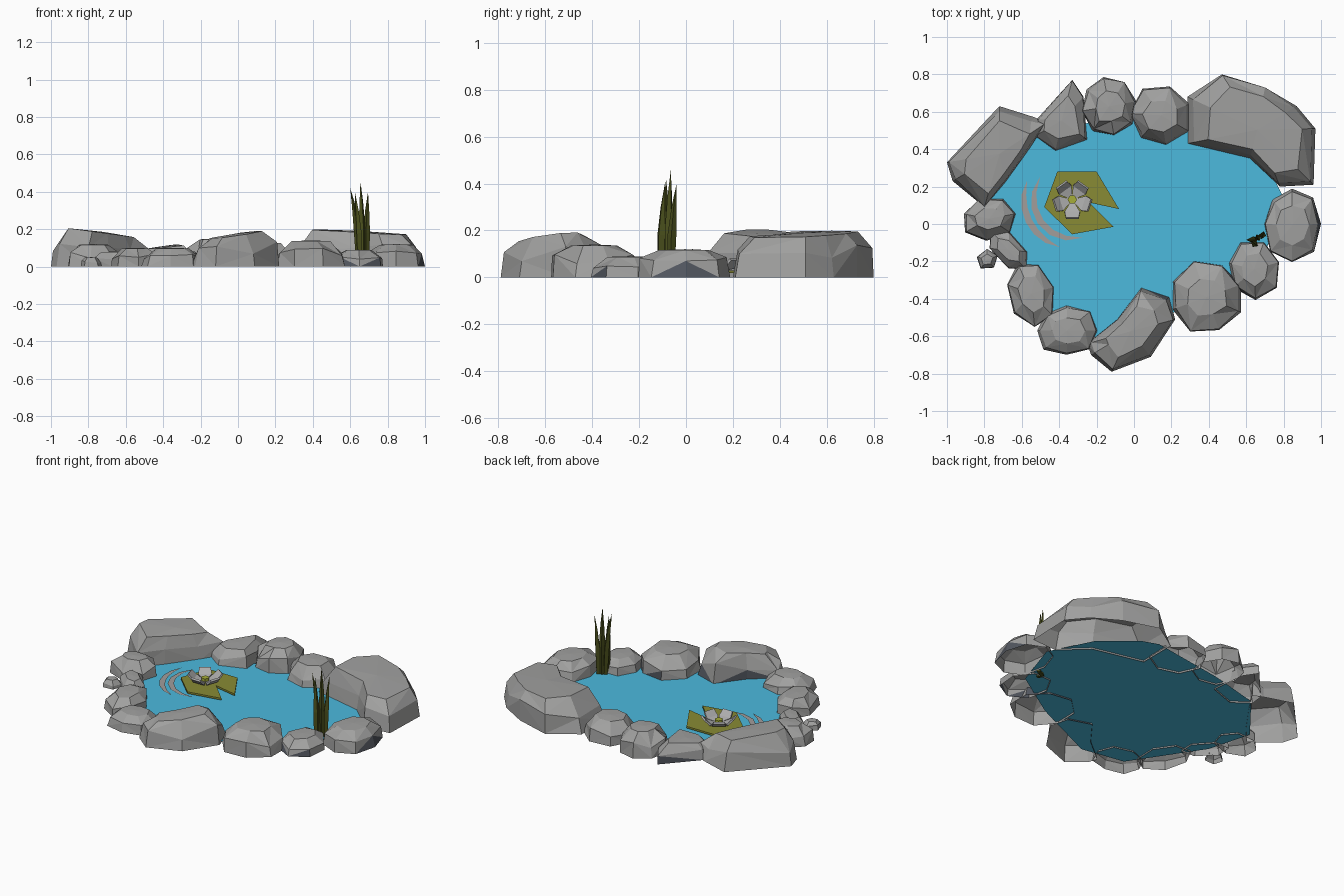
import bpy, math, random
from math import cos, sin, radians
from mathutils import Vector

if "Cube" in bpy.data.objects:
    bpy.data.objects.remove(bpy.data.objects["Cube"])

random.seed(11)

def material(name, r, g, b):
    m = bpy.data.materials.new(name)
    m.diffuse_color = (r, g, b, 1)
    m.use_nodes = True
    m.node_tree.nodes["Principled BSDF"].inputs["Base Color"].default_value = m.diffuse_color
    return m

ROCK = material("stone grey", .355, .355, .35)
SLATE = material("wet slate", .085, .095, .115)
WATER = material("pond blue", .072, .49, .73)
PAD = material("lily olive", .25, .26, .035)
REED = material("reed green", .07, .08, .012)
RIPPLE = material("ripple grey", .36, .34, .33)
PETAL = material("petal grey", .43, .43, .43)
CENTRE = material("flower yellow", .38, .42, .04)

def build(name, verts, faces, *mats):
    me = bpy.data.meshes.new(name)
    me.from_pydata(verts, [], faces)
    for m in mats:
        me.materials.append(m)
    ob = bpy.data.objects.new(name, me)
    bpy.context.collection.objects.link(ob)
    return ob

def solidify(ob, t, offset=-1):
    m = ob.modifiers.new("thickness", "SOLIDIFY")
    m.thickness, m.offset = t, offset

def rock(name, pts, h, slope=(0, 0), top=.6, wet=None):
    """Faceted boulder, open underneath; wet = side whose foot is slate."""
    n = len(pts)
    if sum(pts[i - 1][0] * pts[i][1] - pts[i][0] * pts[i - 1][1] for i in range(n)) < 0:
        pts = pts[::-1]
    cx, cy = sum(p[0] for p in pts) / n, sum(p[1] for p in pts) / n
    verts = []
    for level, (s, t) in enumerate(((1, 0), (.95, .55), (top, .97))):
        for x, y in pts:
            k = s + (random.uniform(-.07, .05) if level else 0)
            dx, dy = (x - cx) * k, (y - cy) * k
            z = t * (h + slope[0] * dx + slope[1] * dy)
            if level == 1:
                z *= random.uniform(.65, 1.3)
            verts.append((cx + dx, cy + dy, z))
    verts.append((cx, cy, h))
    faces = []
    for r in (0, n):
        for i in range(n):
            j = (i + 1) % n
            a, b, c, d = r + i, r + j, r + n + j, r + n + i
            faces += [(a, b, c), (a, c, d)] if i % 2 else [(a, b, d), (b, c, d)]
    faces += [(2 * n + i, 2 * n + (i + 1) % n, 3 * n) for i in range(n)]
    ob = build(name, verts, faces, ROCK, SLATE)
    if wet:
        for p in ob.data.polygons:
            on_ground = sum(v < n for v in p.vertices) == 2
            if on_ground and p.normal.dot(Vector((*wet, 0)).normalized()) > .7:
                p.material_index = 1

# large boulders with individual outlines
rock("boulder_back_left", [(-1, .33), (-.72, .63), (-.53, .57), (-.47, .54), (-.56, .40),
     (-.69, .22), (-.8, .09), (-.97, .23)], .185, (-.14, 0), .7)
rock("boulder_back_right", [(.285, .68), (.47, .8), (.70, .73), (.87, .63), (.97, .51),
     (.96, .21), (.78, .2), (.62, .35), (.285, .43)], .19, (-.05, .02), .74)
rock("boulder_front", [(-.25, -.64), (-.09, -.51), (.04, -.34), (.19, -.39),
     (.22, -.51), (.09, -.71), (-.12, -.79), (-.23, -.70)], .175, (.12, .06), .62, (-.3, 1))
rock("stone_back_wedge", [(-.52, .56), (-.33, .77), (-.27, .68), (-.25, .45),
     (-.42, .39), (-.53, .47)], .11, (.1, .05), .65, (-.3, 1))

# smaller stones: centre x, y, radii, turn, height, sides, wet side
for k, (x, y, rx, ry, turn, h, n, wet) in enumerate((
        (-.135, .63, .15, .16, 10, .15, 8, None),
        (.145, .58, .165, .165, 22, .13, 7, None),
        (.845, 0, .155, .195, 0, .12, 8, (1, 0)),
        (.64, -.24, .14, .155, 15, .09, 7, (0, -1)),
        (.39, -.39, .195, .19, 20, .14, 8, (.3, 1)),
        (-.36, -.57, .165, .135, 0, .10, 8, None),
        (-.55, -.37, .125, .18, 15, .10, 7, None),
        (-.775, .03, .145, .11, 10, .12, 7, None),
        (-.67, -.14, .14, .075, -48, .08, 6, None),
        (-.785, -.19, .06, .055, 20, .05, 5, None))):
    t, pts = radians(turn), []
    for i in range(n):
        a = 2 * math.pi * i / n
        f = 1 if i == 0 else random.uniform(.95, 1.08)
        u, v = rx * f * cos(a), ry * f * sin(a)
        pts.append((x + u * cos(t) - v * sin(t), y + u * sin(t) + v * cos(t)))
    rock(f"stone_{k + 1}", pts, h, top=.55, wet=wet)

# water sheet
outline = [(.69, -.19), (.80, .14), (.66, .42), (.45, .60), (.34, .64), (-.17, .56),
           (-.52, .47), (-.77, .16), (-.69, -.13), (-.40, -.57), (-.11, -.62), (.35, -.41)]
build("water", [(x, y, .01) for x, y in outline], [tuple(range(len(outline)))], WATER)

# notched lily pad
pad = [(-.24, .115), (-.08, .08), (-.20, .28), (-.41, .28), (-.48, .09), (-.33, -.055), (-.11, -.015)]
ob = build("lily_pad", [(x, y, .03) for x, y in pad],
           [(0, i, i + 1) for i in range(1, 6)], PAD)
solidify(ob, .012)

# flower: five cupped petals around a button
FX, FY = -.33, .13
def polar(r, deg, z):
    return (FX + r * cos(radians(deg)), FY + r * sin(radians(deg)), z)

for k in range(5):
    a = -90 + 72 * k
    v = [polar(.022, a - 35, .036), polar(.022, a + 35, .036),
         polar(.075, a - 33, .048), polar(.075, a + 33, .048),
         polar(.1, a - 20, .08), polar(.1, a + 20, .08)]
    solidify(build(f"petal_{k + 1}", v, [(0, 2, 3, 1), (2, 4, 5, 3)], PETAL), .012)
ring = [polar(.025, 60 * i, z) for z in (.03, .055) for i in range(6)]
build("flower_centre", ring, [(i, (i + 1) % 6, 6 + (i + 1) % 6, 6 + i) for i in range(6)]
      + [tuple(range(6, 12))], CENTRE)

# ripples: tapered arcs on the water
for name, r, a0, a1 in (("ripple_outer", .262, 158, 254), ("ripple_inner", .21, 146, 284)):
    n, v = 6, []
    for i in range(n + 1):
        a, w = a0 + (a1 - a0) * i / n, .02 * max(0, sin(math.pi * i / n)) ** .6 + .001
        v += [polar(r - w, a, .015), polar(r + w * .7, a, .015)]
    build(name, v, [(2 * i, 2 * i + 1, 2 * i + 3, 2 * i + 2) for i in range(n)], RIPPLE)

# reeds: base x, y, tip x, y, z
for k, (x, y, tx, ty, tz) in enumerate((
        (.648, -.085, .60, -.085, .42), (.65, -.11, .625, -.09, .40),
        (.665, -.075, .655, -.065, .455), (.685, -.065, .695, -.04, .40))):
    v = []
    for t, w in ((0, .015), (.45, .019), (.75, .011)):
        px, py = x + (tx - x) * t * t, y + (ty - y) * t * t
        v += [(px + w * cos(q + k), py + w * sin(q + k), tz * t)
              for q in (0, math.pi / 2, math.pi, 3 * math.pi / 2)]
    v.append((tx, ty, tz))
    f = [(r + i, r + (i + 1) % 4, r + 4 + (i + 1) % 4, r + 4 + i) for r in (0, 4) for i in range(4)]
    f += [(8 + i, 8 + (i + 1) % 4, 12) for i in range(4)] + [(3, 2, 1, 0)]
    build(f"reed_{k + 1}", v, f, REED)
